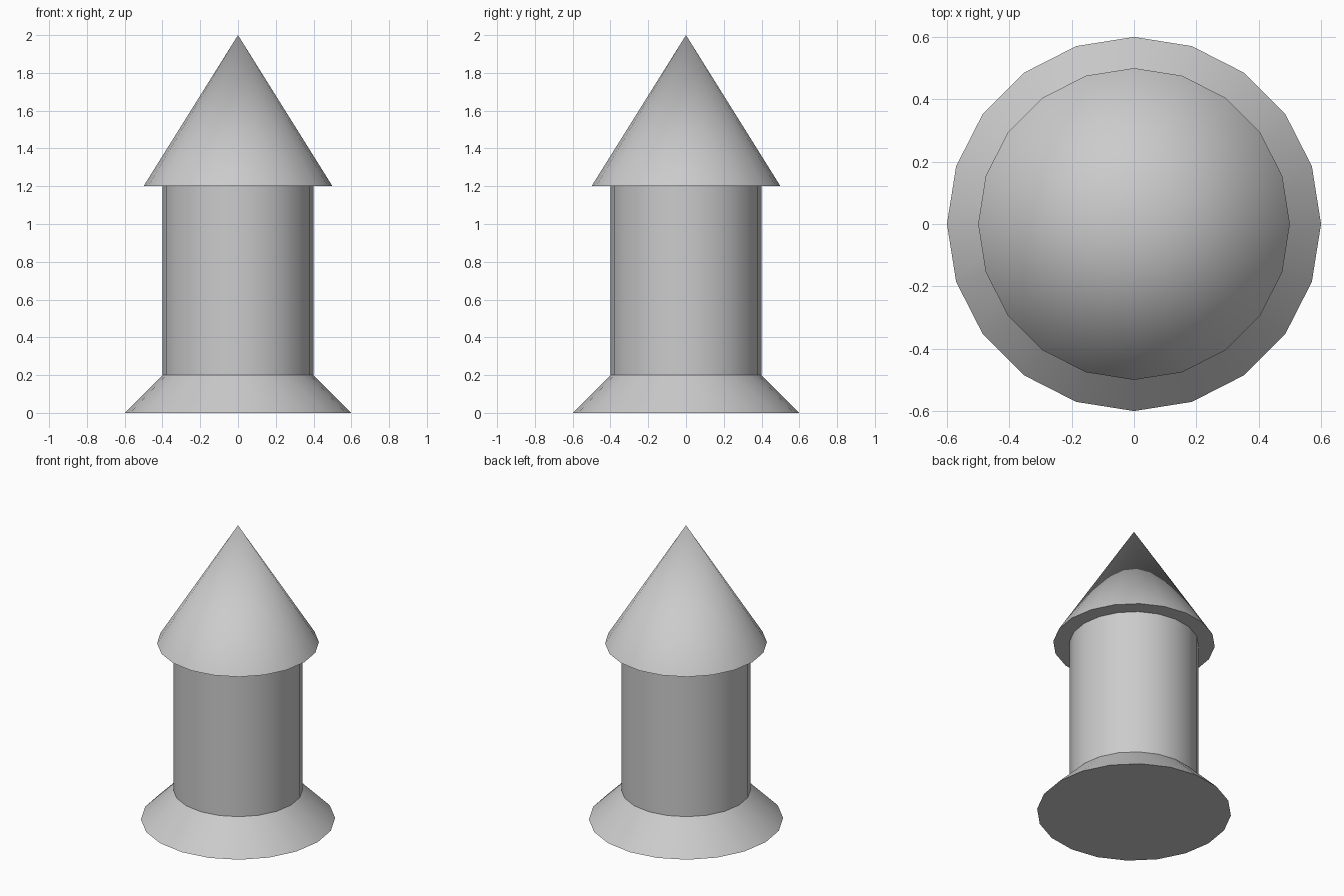
import bpy
import math

if "Cube" in bpy.data.objects:
    bpy.data.objects.remove(bpy.data.objects["Cube"])

SIDES = 20


def turned_part(name, r_bottom, r_top, z_bottom, z_top):
    """Capped round section between two heights, smooth sides and sharp rims."""
    bpy.ops.mesh.primitive_cone_add(
        vertices=SIDES, radius1=r_bottom, radius2=r_top,
        depth=z_top - z_bottom, location=(0, 0, (z_bottom + z_top) / 2))
    part = bpy.context.object
    part.name = name
    bpy.ops.object.shade_smooth_by_angle(angle=math.radians(30))
    return part


# Flared foot
turned_part("base", 0.6, 0.4, 0.0, 0.2)
# Straight tower wall
turned_part("tower_body", 0.4, 0.4, 0.2, 1.2)
# Overhanging pointed roof
turned_part("roof", 0.5, 0.0, 1.2, 2.0)
